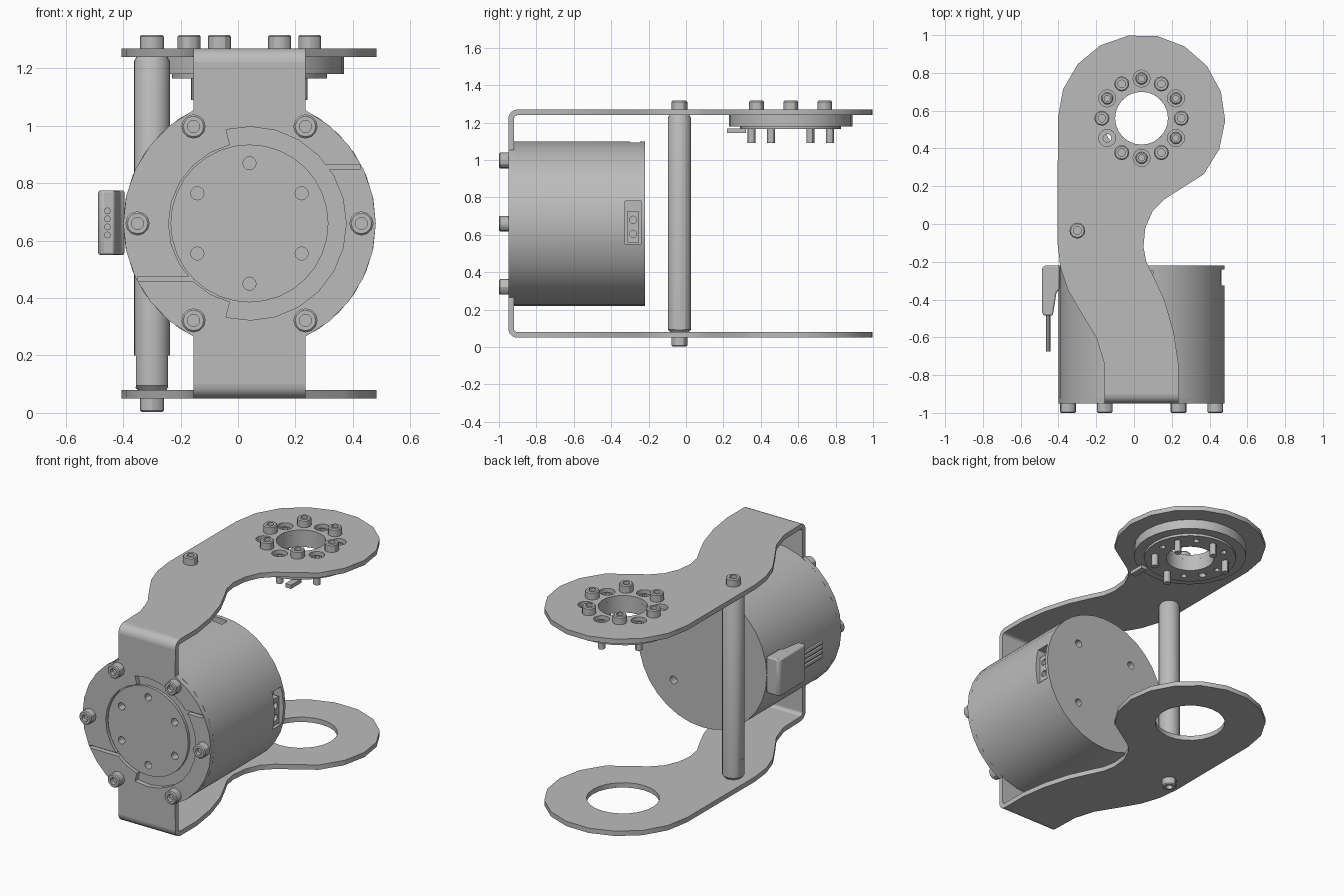
import bpy, bmesh
from math import cos, sin, radians, pi
from mathutils import Matrix, Vector

cube = bpy.data.objects.get("Cube")
if cube:
    bpy.data.objects.remove(cube)

metal = bpy.data.materials.new("light_grey_metal")
metal.use_nodes = True
GREY = (0.5, 0.5, 0.5, 1)
metal.diffuse_color = GREY
metal.node_tree.nodes["Principled BSDF"].inputs["Base Color"].default_value = GREY

# Orientations: local z points up, down, to the front, or along x
UP = Matrix.Identity(3)
DOWN = Matrix.Rotation(pi, 3, 'X')
FRONT = Matrix.Rotation(pi / 2, 3, 'X')
SIDE = Matrix(((0, 0, 1), (1, 0, 0), (0, 1, 0)))
CX, CZ = 0.04, 0.66      # motor axis
RY = 0.56                # flange centre in y


def finish(name, bm, loc, rot):
    bmesh.ops.remove_doubles(bm, verts=bm.verts, dist=1e-5)
    bmesh.ops.recalc_face_normals(bm, faces=bm.faces)
    bm.transform(Matrix.Translation(loc) @ rot.to_4x4())
    mesh = bpy.data.meshes.new(name)
    bm.to_mesh(mesh)
    bm.free()
    mesh.materials.append(metal)
    obj = bpy.data.objects.new(name, mesh)
    bpy.context.collection.objects.link(obj)
    return obj


def lathe(name, profile, loc, rot=UP, n=24):
    bm = bmesh.new()
    verts = [bm.verts.new((r, 0, h)) for r, h in profile]
    edges = [bm.edges.new(p) for p in zip(verts, verts[1:])]
    bmesh.ops.spin(bm, geom=verts + edges, cent=(0, 0, 0), axis=(0, 0, 1),
                   angle=2 * pi, steps=n, use_merge=True)
    return finish(name, bm, loc, rot)


def rod(name, r, length, loc, rot=UP, n=16):
    return lathe(name, [(0, 0), (r, 0), (r, length), (0, length)], loc, rot, n)


def prism(name, pts, depth, loc=(0, 0, 0), rot=UP):
    bm = bmesh.new()
    face = bm.faces.new([bm.verts.new((a, b, 0)) for a, b in pts])
    ext = bmesh.ops.extrude_face_region(bm, geom=[face])["geom"]
    bmesh.ops.translate(bm, vec=(0, 0, depth),
                        verts=[v for v in ext if isinstance(v, bmesh.types.BMVert)])
    return finish(name, bm, loc, rot)


def box(name, lo, hi):
    (a, b, c), (d, e, f) = lo, hi
    return prism(name, [(a, b), (d, b), (d, e), (a, e)], f - c, (0, 0, c))


def cut(obj, cutters):
    for c in cutters:
        mod = obj.modifiers.new("cut", 'BOOLEAN')
        mod.operation, mod.solver, mod.object = 'DIFFERENCE', 'EXACT', c
        with bpy.context.temp_override(object=obj, active_object=obj):
            bpy.ops.object.modifier_apply(modifier=mod.name)
        bpy.data.objects.remove(c)


def arc(r, start, end, steps, cx=0, cy=0):
    angs = [radians(start + (end - start) * i / steps) for i in range(steps + 1)]
    return [(cx + r * cos(a), cy + r * sin(a)) for a in angs]


def bolt(name, loc, rot, r=0.042, h=0.047):
    # Cap head with a drive socket
    return lathe(name, [(0, 0), (r, 0), (r, h - 0.006), (r - 0.006, h), (r * 0.5, h),
                        (r * 0.5, h * 0.5), (0, h * 0.5)], loc, rot, 12)


# Bracket arms, top and bottom
right_edge = [(0.235, -0.9), (0.235, -0.74), (0.21, -0.57), (0.16, -0.4), (0.1, -0.27),
              (0.065, -0.2), (0.05, -0.12), (0.06, -0.02), (0.1, 0.07), (0.16, 0.13)]
left_edge = [(-0.405, -0.1), (-0.39, -0.23), (-0.35, -0.35), (-0.28, -0.47),
             (-0.2, -0.6), (-0.16, -0.73), (-0.155, -0.9)]
outline = right_edge + arc(0.443, -42, 180, 11, CX, RY) + left_edge
top_arm = prism("top_arm", outline, 0.03, (0, 0, 1.24))
bottom_arm = prism("bottom_arm", outline, 0.03, (0, 0, 0.05))


def around(r, first, count=6):
    return arc(r, first, first + 360 - 360 / count, count - 1, CX, RY)


cut(top_arm, [rod("cutter", 0.14, 0.2, (CX, RY, 1.15), n=24)] +
    [rod("cutter", 0.045, 0.2, (x, y, 1.15)) for x, y in around(0.21, 30)])
cut(bottom_arm, [rod("cutter", 0.205, 0.2, (CX, RY, 0), n=24)])

# Rounded bends joining the arms to the front plate
bend = arc(0.05, 90, 180, 6, -0.9, 1.22) + arc(0.02, 180, 90, 6, -0.9, 1.22)
prism("top_bend", bend, 0.39, (-0.155, 0, 0), SIDE)
prism("bottom_bend", [(y, 2 * CZ - z) for y, z in bend], 0.39, (-0.155, 0, 0), SIDE)

# Front plate: ring with two straps, stepped opening and two slots
W, H, A = 0.195, 0.56, 63.7
plate = (arc(0.44, -A, A, 10) + [(W, H), (-W, H)] +
         arc(0.44, 180 - A, 180 + A, 10) + [(-W, -H), (W, -H)])
front_plate = prism("front_plate", plate, 0.03, (CX, -0.92, CZ), FRONT)
opening = arc(0.337, -104, 104, 14) + arc(0.282, 104, 256, 10)
cut(front_plate, [
    prism("cutter", opening, 0.2, (CX, -0.85, CZ), FRONT),
    box("cutter", (-0.35, -1, 0.457), (-0.12, -0.9, 0.475)),
    box("cutter", (0.27, -1, 0.847), (0.425, -0.9, 0.866))])
for x, z in arc(0.39, 0, 300, 5):
    bolt("front_bolt", (CX + x, -0.95, CZ + z), FRONT, h=0.05)

# Motor with raised hub, screw holes and pockets
motor = lathe("motor_body", [(0, 0), (0.44, 0), (0.44, 0.7), (0.275, 0.7), (0.275, 0.717),
                             (0, 0.717)], (CX, -0.22, CZ), FRONT, 32)
cut(motor, [rod("cutter", 0.023, 0.1, (CX + x, -0.89, CZ + z), FRONT, 12)
            for x, z in arc(0.21, 30, 330, 5)] +
    [rod("cutter", 0.024, 0.1, (CX + x, -0.27 + 0.1, CZ + z), FRONT, 12)
     for x in (-0.2, 0.2) for z in (-0.2, 0.2)] +
    [box("cutter", (0.41, -0.325, 0.55), (0.6, -0.24, 0.78)),
     box("cutter", (-0.02, -0.3, 1.06), (0.1, -0.245, 1.2))])

# Side socket inside the pocket
socket = box("side_socket", (0.4, -0.315, 0.56), (0.455, -0.25, 0.725))
cut(socket, [rod("cutter", 0.02, 0.1, (0.425, -0.283, z), SIDE, 12) for z in (0.605, 0.68)])

# Plug and its wires on the other side
plug = [(-0.395, -0.22), (-0.475, -0.22), (-0.487, -0.235), (-0.487, -0.47),
        (-0.475, -0.485), (-0.43, -0.485), (-0.41, -0.36), (-0.395, -0.35)]
plug_obj = prism("plug", plug, 0.225, (0, 0, 0.55))
mod = plug_obj.modifiers.new("bevel", 'BEVEL')
mod.width, mod.segments = 0.008, 2
for i in range(4):
    rod("plug_wire", 0.012, 0.2, (-0.455, -0.475, 0.62 + 0.028 * i), FRONT, 8)

# Standoff column with wrench flats at the foot, bolted through both arms
SX, SY = -0.3, -0.035
column = lathe("standoff", [(0, 0.08), (0.05, 0.08), (0.0625, 0.095), (0.0625, 1.225),
                            (0.054, 1.24), (0, 1.24)], (SX, SY, 0))
cut(column, [box("cutter", (SX + s - 0.03, SY - 0.1, 0.09), (SX + s + 0.03, SY + 0.1, 0.2))
             for s in (-0.086, 0.086)])
bolt("standoff_top_bolt", (SX, SY, 1.27), UP)
bolt("standoff_bottom_bolt", (SX, SY, 0.05), DOWN)

# Stepped flange under the top arm
flange = lathe("flange", [(0.14, 1.24), (0.33, 1.24), (0.33, 1.18), (0.27, 1.18),
                          (0.27, 1.165), (0.14, 1.165), (0.14, 1.24)], (CX, RY, 0), n=28)
spots = around(0.21, 30)
cut(flange, [rod("cutter", 0.022, 0.2, (*spots[3], 1.1), n=12)] +
    [rod("cutter", 0.018, 0.08, (x, y, 1.11), n=12) for x, y in around(0.21, 0)])
box("flange_tab", (0.17, 0.22, 1.145), (0.21, 0.32, 1.168))

# Arm bolts, and the recessed screws that pass through the flange
for x, y in around(0.21, 0):
    bolt("arm_bolt", (x, y, 1.27), UP, 0.04)
for i, (x, y) in enumerate(spots):
    if i != 3:
        rod("flange_screw", 0.021, 0.15, (x, y, 1.09), n=12)
        bolt("flange_screw_head", (x, y, 1.23), UP, 0.032, 0.025)

# Smooth the round walls, keep the edges sharp
for obj in bpy.context.collection.objects:
    if obj.type == 'MESH':
        obj.select_set(True)
        bpy.context.view_layer.objects.active = obj
bpy.ops.object.shade_smooth_by_angle(angle=radians(30))
